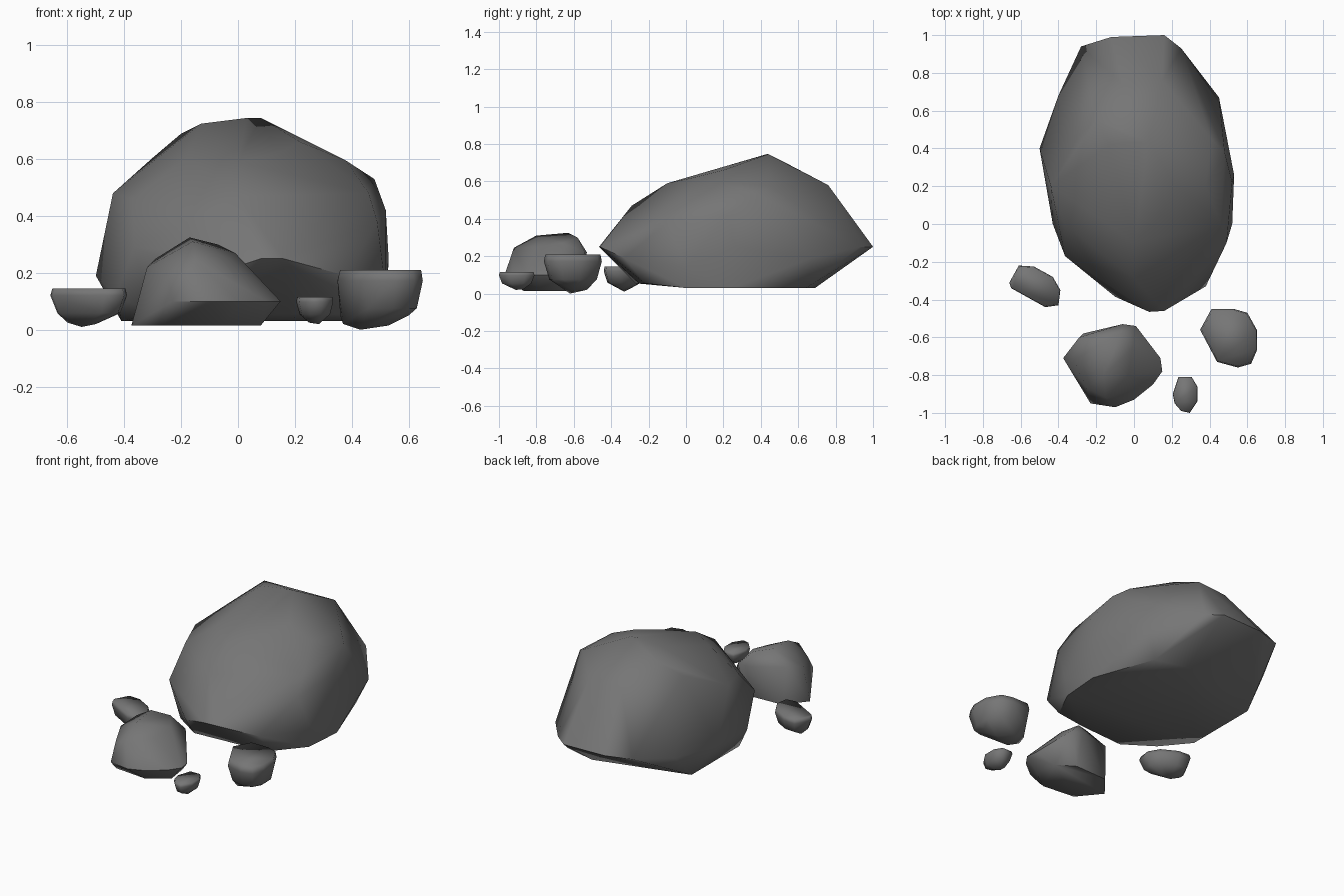
import bpy, bmesh, math

stone = bpy.data.materials.new("grey stone")
stone.diffuse_color = (0.18, 0.18, 0.18, 1.0)


def rock(name, points, angle):
    """Faceted boulder: convex hull of a few key points, softly shaded."""
    bm = bmesh.new()
    for p in points:
        bm.verts.new(p)
    hull = bmesh.ops.convex_hull(bm, input=bm.verts[:])
    spare = {v for v in hull["geom_interior"] + hull["geom_unused"]
             if isinstance(v, bmesh.types.BMVert)}
    bmesh.ops.delete(bm, geom=list(spare), context="VERTS")
    bmesh.ops.recalc_face_normals(bm, faces=bm.faces[:])
    mesh = bpy.data.meshes.new(name)
    bm.to_mesh(mesh)
    bm.free()
    mesh.materials.append(stone)
    ob = bpy.data.objects.new(name, mesh)
    bpy.context.collection.objects.link(ob)
    bpy.ops.object.select_all(action="DESELECT")
    ob.select_set(True)
    bpy.context.view_layer.objects.active = ob
    bpy.ops.object.shade_smooth_by_angle(angle=math.radians(angle))
    return ob


def level(z, *xy):
    return [(x, y, z) for x, y in xy]


def pebble(name, rim, top, keel):
    """Small stone: flat-topped rim, bulging side below it, keel points underneath."""
    cx = sum(p[0] for p in rim) / len(rim)
    cy = sum(p[1] for p in rim) / len(rim)
    low = min(k[2] for k in keel)

    def ring(scale, t):
        z = low + (top - low) * t
        return [(cx + (x - cx) * scale, cy + (y - cy) * scale, z) for x, y in rim]
    return rock(name, ring(0.95, 1.0) + ring(1.0, 0.82) + ring(0.82, 0.36) + keel, 100)


# Large boulder: underside, widest girdle, shoulders and crown
underside = level(0.03, (-0.41, 0.05), (-0.41, 0.53), (0.18, 0.69), (0.38, 0.64),
                  (0.52, 0.25), (0.50, 0.0)) \
    + level(0.055, (0.38, -0.22), (0.18, -0.25), (-0.12, -0.27), (-0.30, -0.15))
girdle = level(0.25, (0.16, 1.0), (-0.12, 0.99), (-0.28, 0.94), (0.25, 0.93),
               (0.53, 0.26), (0.16, -0.46), (0.08, -0.465)) \
    + level(0.19, (-0.50, 0.40), (-0.40, 0.68), (0.45, 0.67), (0.38, -0.33),
            (-0.10, -0.385)) \
    + [(0.52, 0.0, 0.14), (-0.43, 0.0, 0.12), (-0.365, -0.17, 0.29)]
crown = [(0.03, 0.43, 0.745), (0.08, 0.44, 0.745), (-0.13, 0.42, 0.725),
         (-0.20, 0.55, 0.69), (-0.30, 0.46, 0.605), (-0.44, 0.20, 0.48),
         (-0.37, 0.0, 0.46), (0.38, 0.20, 0.595), (0.48, 0.38, 0.53),
         (0.41, 0.45, 0.575), (0.52, 0.22, 0.42), (0.46, 0.0, 0.48),
         (0.49, -0.10, 0.38), (0.15, 0.76, 0.58), (-0.06, 0.74, 0.58)]
ridge = [(0.0, -0.29, 0.47), (0.0, -0.10, 0.59), (0.14, 0.04, 0.62),
         (-0.18, 0.03, 0.605), (0.22, 0.20, 0.66)]
rock("large_boulder", underside + girdle + crown + ridge, 55)

# Medium rock in front
foot = level(0.015, (-0.375, -0.71), (-0.26, -0.85), (-0.05, -0.87), (0.08, -0.78),
             (0.06, -0.64), (-0.05, -0.57), (-0.27, -0.58))
waist = level(0.10, (0.14, -0.71), (0.15, -0.78), (0.10, -0.85), (0.0, -0.93),
              (-0.23, -0.95), (-0.10, -0.97)) \
    + level(0.22, (0.01, -0.54), (-0.06, -0.53), (-0.32, -0.72))
peak = [(-0.17, -0.63, 0.325), (-0.07, -0.58, 0.30), (-0.01, -0.66, 0.27),
        (-0.03, -0.80, 0.25), (-0.16, -0.80, 0.31), (-0.29, -0.60, 0.25),
        (-0.15, -0.92, 0.245), (-0.25, -0.87, 0.20)]
rock("medium_rock", foot + waist + peak, 55)

# Small stones scattered round the boulder
pebble("right_stone",
       [(0.35, -0.56), (0.41, -0.45), (0.53, -0.45), (0.60, -0.47), (0.65, -0.56),
        (0.65, -0.67), (0.62, -0.74), (0.55, -0.76), (0.44, -0.73)], 0.21,
       [(0.36, -0.56, 0.05), (0.37, -0.59, 0.02), (0.43, -0.62, 0.0),
        (0.53, -0.60, 0.015), (0.60, -0.62, 0.05), (0.45, -0.53, 0.02)])
pebble("left_stone",
       [(-0.66, -0.31), (-0.61, -0.22), (-0.53, -0.225), (-0.43, -0.28),
        (-0.39, -0.35), (-0.40, -0.43), (-0.47, -0.44), (-0.57, -0.38),
        (-0.65, -0.34)], 0.145,
       [(-0.60, -0.30, 0.025), (-0.55, -0.33, 0.01), (-0.50, -0.34, 0.02)])
pebble("tiny_stone",
       [(0.205, -0.90), (0.235, -0.81), (0.305, -0.81), (0.335, -0.86),
        (0.335, -0.94), (0.295, -1.0), (0.25, -0.99), (0.215, -0.95)], 0.115,
       [(0.25, -0.90, 0.025), (0.285, -0.91, 0.02), (0.27, -0.87, 0.022)])
